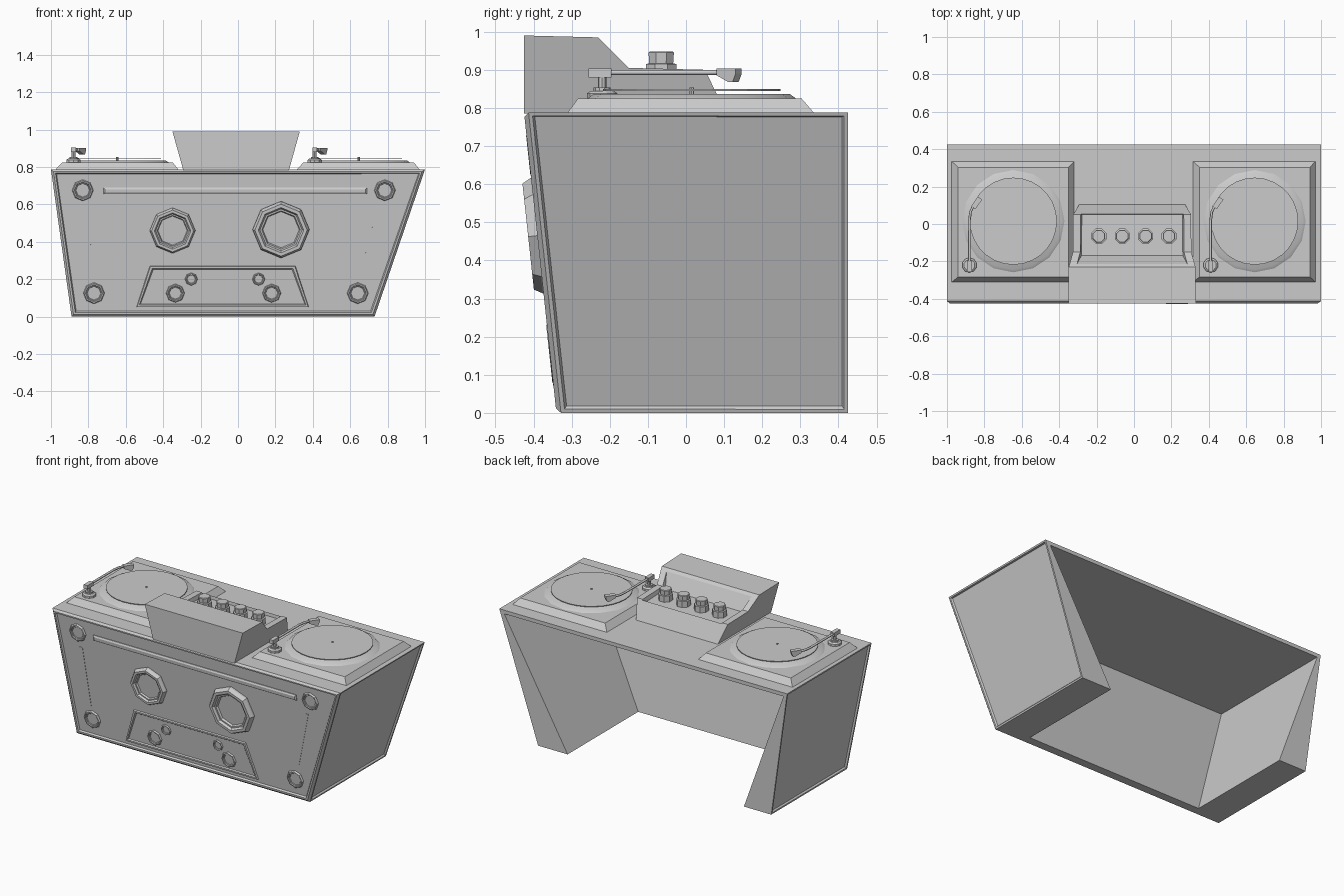
import bpy, bmesh, math
from mathutils import Matrix, Vector

if "Cube" in bpy.data.objects:
    bpy.data.objects.remove(bpy.data.objects["Cube"])


def finish(name, bm, m=None):
    bmesh.ops.recalc_face_normals(bm, faces=bm.faces[:])
    me = bpy.data.meshes.new(name)
    if m:
        bm.transform(m)
    bm.to_mesh(me)
    bm.free()
    ob = bpy.data.objects.new(name, me)
    bpy.context.collection.objects.link(ob)
    return ob


def loft(name, rings, m=None):
    """Skin equal-length loops of points and cap both ends."""
    bm = bmesh.new()
    loops = [[bm.verts.new(p) for p in r] for r in rings]
    n = len(loops[0])
    for a, b in zip(loops, loops[1:]):
        for i in range(n):
            j = (i + 1) % n
            bm.faces.new((a[i], a[j], b[j], b[i]))
    bm.faces.new(loops[0])
    bm.faces.new(loops[-1])
    return finish(name, bm, m)


def lathe(name, profile, n, m, start=90):
    def ring(r, h):
        return [(r * math.cos(math.radians(start) + math.tau * i / n),
                 r * math.sin(math.radians(start) + math.tau * i / n), h) for i in range(n)]
    return loft(name, [ring(r, h) for r, h in profile], m)


def smooth(ob):
    bpy.ops.object.select_all(action='DESELECT')
    ob.select_set(True)
    bpy.context.view_layer.objects.active = ob
    bpy.ops.object.shade_smooth_by_angle(angle=math.radians(40))


def rect(x0, x1, y0, y1, z):
    return [(x0, y0, z), (x1, y0, z), (x1, y1, z), (x0, y1, z)]


# desk shell: leaning front, unequal slanted sides, open back and underside
def corners(bm, xb0, xb1, yb, xt0, xt1, yt, zt):
    pts = [(xb0, yb, 0), (xb1, yb, 0), (xb1, .425, 0), (xb0, .425, 0),
           (xt0, yt, zt), (xt1, yt, zt), (xt1, .425, zt), (xt0, .425, zt)]
    return [bm.verts.new(p) for p in pts]


bm = bmesh.new()
o = corners(bm, -.89, .73, -.34, -1, 1, -.425, .788)
c = corners(bm, -.70, .525, -.275, -.975, .965, -.405, .765)
for v in (o, c):
    for f in ((4, 5, 6, 7), (0, 1, 5, 4), (1, 2, 6, 5), (3, 0, 4, 7)):
        bm.faces.new([v[i] for i in f])
bm.faces.new([o[i] for i in (3, 7, 6, 2)] + [c[i] for i in (2, 6, 7, 3)])
bm.faces.new([o[i] for i in (3, 0, 1, 2)] + [c[i] for i in (2, 1, 0, 3)])
bmesh.ops.recalc_face_normals(bm, faces=bm.faces[:])
bm.verts.index_update()
pairs = [{0, 1}, {4, 5}, {0, 4}, {1, 5}]
edges = [e for e in bm.edges if {v.index for v in e.verts} in pairs]
bmesh.ops.bevel(bm, geom=edges, offset=.012, segments=1, affect='EDGES')
# recessed panels in front and side faces
big = [f for f in bm.faces if f.normal.z < -.05 and f.calc_area() > .3 and
       (f.calc_center_median().y < -.375 or abs(f.calc_center_median().x) > .8)]
for f in big:
    bmesh.ops.inset_region(bm, faces=[f], thickness=.014, depth=0)
    bmesh.ops.inset_region(bm, faces=[f], thickness=.008, depth=-.01)
finish("desk_shell", bm)

# frame of the leaning front panel: local x, up-slope, outward
lean = math.atan2(.085, .788)
s, k = math.sin(lean), math.cos(lean)


def on_front(x, z, out=-.01):
    n = Vector((0, -k, -s))
    p = Vector((x, -.34 - z * .085 / .788, z)) + n * out
    return Matrix(((1, 0, 0, p.x), (0, -s, -k, p.y), (0, k, -s, p.z), (0, 0, 0, 1)))


# octagonal speakers and small rings
speakers = [("speaker", -.35, .46, .122, .028), ("speaker", .23, .465, .152, .034),
            ("corner_ring", -.83, .675, .057, .011), ("corner_ring", .785, .675, .057, .011),
            ("corner_ring", -.77, .125, .057, .011), ("corner_ring", .64, .125, .057, .011),
            ("panel_ring", -.335, .125, .05, .012), ("panel_ring", .18, .125, .05, .012),
            ("panel_ring", -.25, .2, .034, .012), ("panel_ring", .11, .2, .034, .012)]
for name, x, z, r, h in speakers:
    prof = [(r, -.005), (r, h * .35), (r * .92, h), (r * .80, h),
            (r * .74, h * .6), (r * .68, h * .6), (r * .64, h * .25)]
    lathe(name, prof, 8, on_front(x, z))

# raised lower trapezoid panel with recessed middle
trap = [(-.462, -.112), (.462, -.112), (.39, .112), (-.39, .112)]
rings = [[(x * a, y * b, h) for x, y in trap]
         for a, b, h in ((1, 1, -.004), (.99, .97, .010), (.965, .88, .010), (.95, .83, .003))]
loft("lower_panel", rings, on_front(-.082, .16))

# long handle bar and slanted light strips
loft("front_bar", [rect(-.705, .705, -.018, .018, -.004), rect(-.705, .705, -.018, .018, .004),
                   rect(-.697, .697, -.009, .009, .010)], on_front(-.015, .672))
for x0, z0, x1, z1 in ((-.782, .21, -.815, .585), (.665, .23, .755, .585)):
    dx, dz = (x1 - x0) / 2, (z1 - z0) / 2
    q = [(-dx - .01, -dz), (-dx + .01, -dz), (dx + .01, dz), (dx - .01, dz)]
    loft("light_strip", [[(x, y, h) for x, y in q] for h in (-.004, .002)],
         on_front((x0 + x1) / 2, (z0 + z1) / 2))

# two turntables
for cx in (-.645, .645):
    at = Matrix.Translation((cx, .015, 0))
    loft("turntable_base", [rect(-.335, .33, -.33, .325, .782), rect(-.295, .295, -.298, .288, .825)], at)
    smooth(lathe("platter_surround", [(.28, .82), (.258, .836)], 16, at))
    lathe("record", [(.233, .845), (.233, .849)], 28, at)
    lathe("spindle", [(.006, .83), (.006, .854)], 8, at)
    # tonearm
    px, py = cx - .235, -.22
    piv = Matrix.Translation((px, py, 0))
    lathe("tonearm_base", [(.04, .82), (.04, .838), (.03, .845), (.022, .845), (.022, .853)], 10, piv)
    lathe("tonearm_post", [(.011, .84), (.011, .89)], 8, piv)
    loft("counterweight", [rect(-.013, .013, -.036, .024, .88), rect(-.013, .013, -.036, .024, .904)], piv)
    cu = bpy.data.curves.new("tonearm", 'CURVE')
    cu.dimensions = '3D'
    cu.bevel_depth = .007
    cu.bevel_resolution = 1
    cu.use_fill_caps = True
    sp = cu.splines.new('POLY')
    path = [(0, 0), (0, .24), (.006, .285), (.02, .315), (.035, .337)]
    sp.points.add(len(path) - 1)
    for p, (x, y) in zip(sp.points, path):
        p.co = (px + x, py + y, .893, 1)
    bpy.context.collection.objects.link(bpy.data.objects.new("tonearm", cu))
    head = Matrix.Translation((px + .038, py + .332, .89)) @ Matrix.Rotation(math.radians(-35), 4, 'Z')
    loft("headshell", [[(x, -.03, -.004), (x, .008, -.022), (x, .022, -.022),
                        (x, .032, .0), (x, .032, .013), (x, -.03, .013)] for x in (-.014, .014)], head)


# mixer: flared profile running across x, with recessed control bed
def across(profile, half):
    return [[(-.01 + sd * half(z), y, z) for y, z in profile] for sd in (-1, 1)]


body = [(-.425, .785), (-.425, .99), (-.23, .985), (-.15, .905), (.05, .90), (.105, .785)]
mixer = loft("mixer", across(body, lambda z: .283 + (z - .785) * .28))
bed = [(-.219, .978), (-.168, .882), (.05, .875), (.056, .93), (-.1, 1.02)]
cutter = loft("bed_cutter", across(bed, lambda z: .268 + (z - .872) * .28))
cutter.hide_render = True
mod = mixer.modifiers.new("bed", 'BOOLEAN')
mod.operation = 'DIFFERENCE'
mod.solver = 'EXACT'
mod.object = cutter
bpy.context.view_layer.objects.active = mixer
bpy.ops.object.modifier_apply(modifier="bed")
bpy.data.objects.remove(cutter)

# mixer knobs
for x in (-.188, -.063, .062, .187):
    lathe("mixer_knob", [(.043, .872), (.043, .915), (.034, .917), (.036, .945), (.033, .948)], 8,
          Matrix.Translation((x, -.065, 0)), 22.5)
